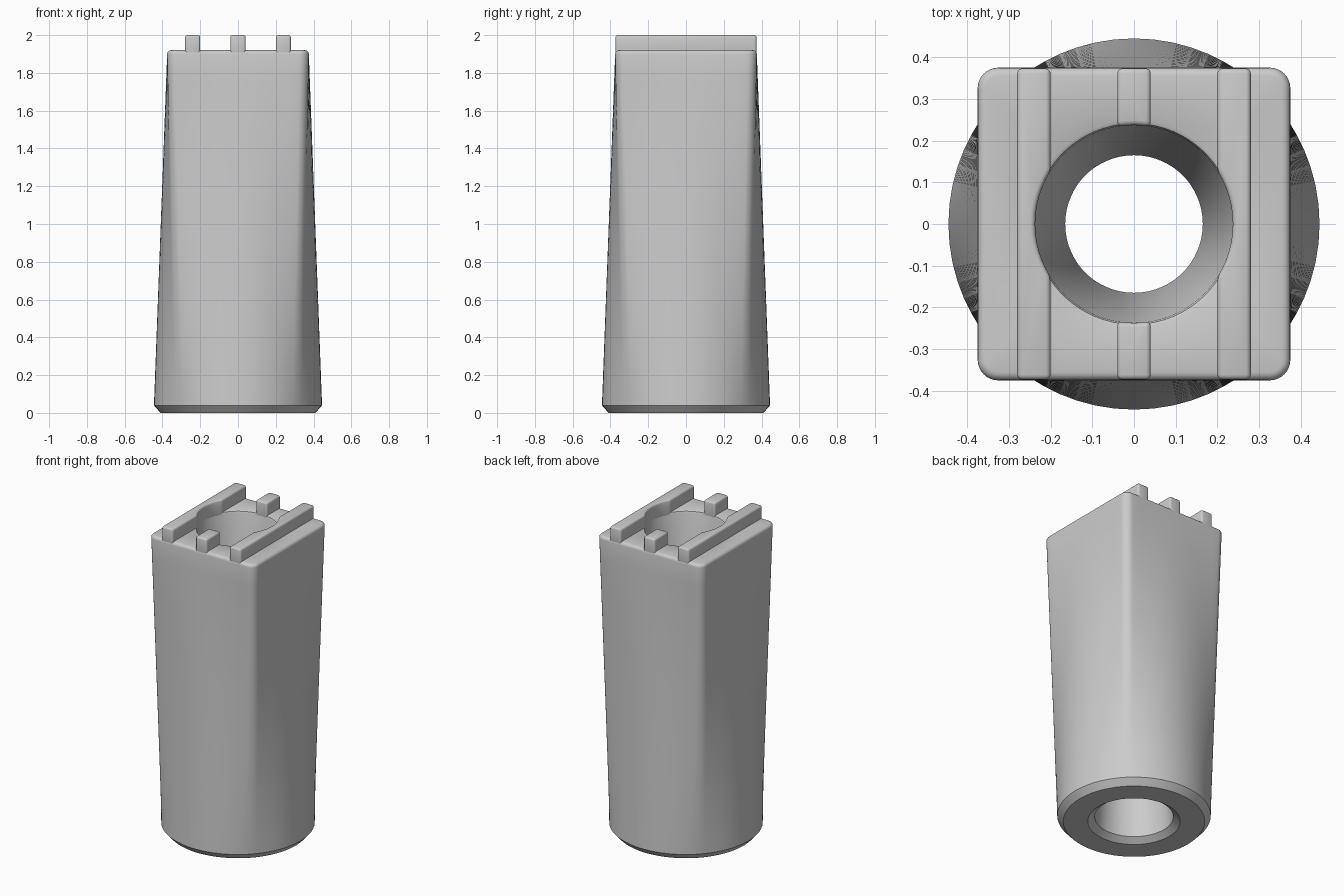
import bpy, bmesh, math

cube = bpy.data.objects.get("Cube")
if cube:
    bpy.data.objects.remove(cube, do_unlink=True)

HOLE = 0.237      # radius of the bore mouth
HALF = 0.375      # half width of the square end
CORNER = 0.05     # corner radius of the square end
TOP = 1.92        # height of the square face

grey = bpy.data.materials.new("plain grey")
grey.use_nodes = True
grey.diffuse_color = (0.6, 0.6, 0.6, 1)
grey.node_tree.nodes["Principled BSDF"].inputs["Base Color"].default_value = (0.6, 0.6, 0.6, 1)


def finish(bm, name):
    bmesh.ops.recalc_face_normals(bm, faces=bm.faces)
    mesh = bpy.data.meshes.new(name)
    bm.to_mesh(mesh)
    bm.free()
    mesh.materials.append(grey)
    obj = bpy.data.objects.new(name, mesh)
    bpy.context.collection.objects.link(obj)
    return obj


def smooth(obj, angle):
    bpy.ops.object.select_all(action='DESELECT')
    obj.select_set(True)
    bpy.context.view_layer.objects.active = obj
    bpy.ops.object.shade_smooth_by_angle(angle=math.radians(angle))


def rounded_square(inset=0.0):
    """Outline with straight sides and arc corners, counter-clockwise."""
    pts, inner, radius = [], HALF - CORNER, CORNER - inset
    for quarter in range(4):
        turn = quarter * math.pi / 2
        c, s = math.cos(turn), math.sin(turn)
        side = [(HALF - inset, inner * (2 * i / 16 - 1)) for i in range(16)]
        arc = [(inner + radius * math.cos(a), inner + radius * math.sin(a))
               for a in (math.pi / 2 * i / 8 for i in range(8))]
        pts += [(x * c - y * s, x * s + y * c) for x, y in side + arc]
    return pts


SQUARE = rounded_square()
ANGLES = [math.atan2(y, x) for x, y in SQUARE]


def circle(radius):
    return [(radius * math.cos(a), radius * math.sin(a)) for a in ANGLES]


def blend(a, b, t):
    return [(p[0] + (q[0] - p[0]) * t, p[1] + (q[1] - p[1]) * t) for p, q in zip(a, b)]


# Sleeve: round foot lofted to a square head, then down through the waisted bore
rings = [(0.0, circle(0.41))]
STEPS = 16
for i in range(STEPS + 1):
    t = i / STEPS
    rings.append((0.04 + (TOP - 0.06) * t, blend(circle(0.445), SQUARE, t)))
for i in range(1, 5):
    a = math.pi / 2 * i / 4
    rings.append((TOP - 0.02 + 0.02 * math.sin(a), rounded_square(0.02 * (1 - math.cos(a)))))
for z, radius in ((TOP, HOLE + 0.012), (TOP - 0.004, HOLE + 0.004), (TOP - 0.014, HOLE),
                  (1.0, 0.165), (0.03, 0.228), (0.0, 0.268)):
    rings.append((z, circle(radius)))

bm = bmesh.new()
loops = [[bm.verts.new((x, y, z)) for x, y in pts] for z, pts in rings]
count = len(SQUARE)
for k, low in enumerate(loops):
    high = loops[(k + 1) % len(loops)]
    for i in range(count):
        j = (i + 1) % count
        bm.faces.new((low[i], low[j], high[j], high[i]))
smooth(finish(bm, "tapered_sleeve"), 32)


# Ridges: outlines that stop at the bore, raised above the square face
def ridge(name, outline):
    bm = bmesh.new()
    base = bm.faces.new([bm.verts.new((x, y, TOP - 0.04)) for x, y in outline])
    raised = bmesh.ops.extrude_face_region(bm, geom=[base])["geom"]
    for v in raised:
        if isinstance(v, bmesh.types.BMVert):
            v.co.z = 2.0
    obj = finish(bm, name)
    bevel = obj.modifiers.new("soft edges", 'BEVEL')
    bevel.width = 0.012
    bevel.segments = 3
    bevel.limit_method = 'ANGLE'
    bevel.angle_limit = math.radians(28)
    bpy.context.view_layer.objects.active = obj
    bpy.ops.object.modifier_apply(modifier=bevel.name)
    smooth(obj, 35)


END = HALF - 0.002
for sign, word in ((1, "left"), (-1, "right")):
    reach = math.acos(0.2 / HOLE)
    bite = [reach * (1 - 2 * i / 12) for i in range(13)]
    outline = [(0.2, -END), (0.28, -END), (0.28, END), (0.2, END)]
    outline += [(HOLE * math.cos(a), HOLE * math.sin(a)) for a in bite]
    ridge(word + "_ridge", [(sign * x, y) for x, y in outline])

for sign, word in ((1, "back"), (-1, "front")):
    xs = [0.04 * (2 * i / 6 - 1) for i in range(7)]
    outline = [(x, math.sqrt(HOLE ** 2 - x ** 2)) for x in xs] + [(0.04, END), (-0.04, END)]
    ridge(word + "_lug", [(x, sign * y) for x, y in outline])
